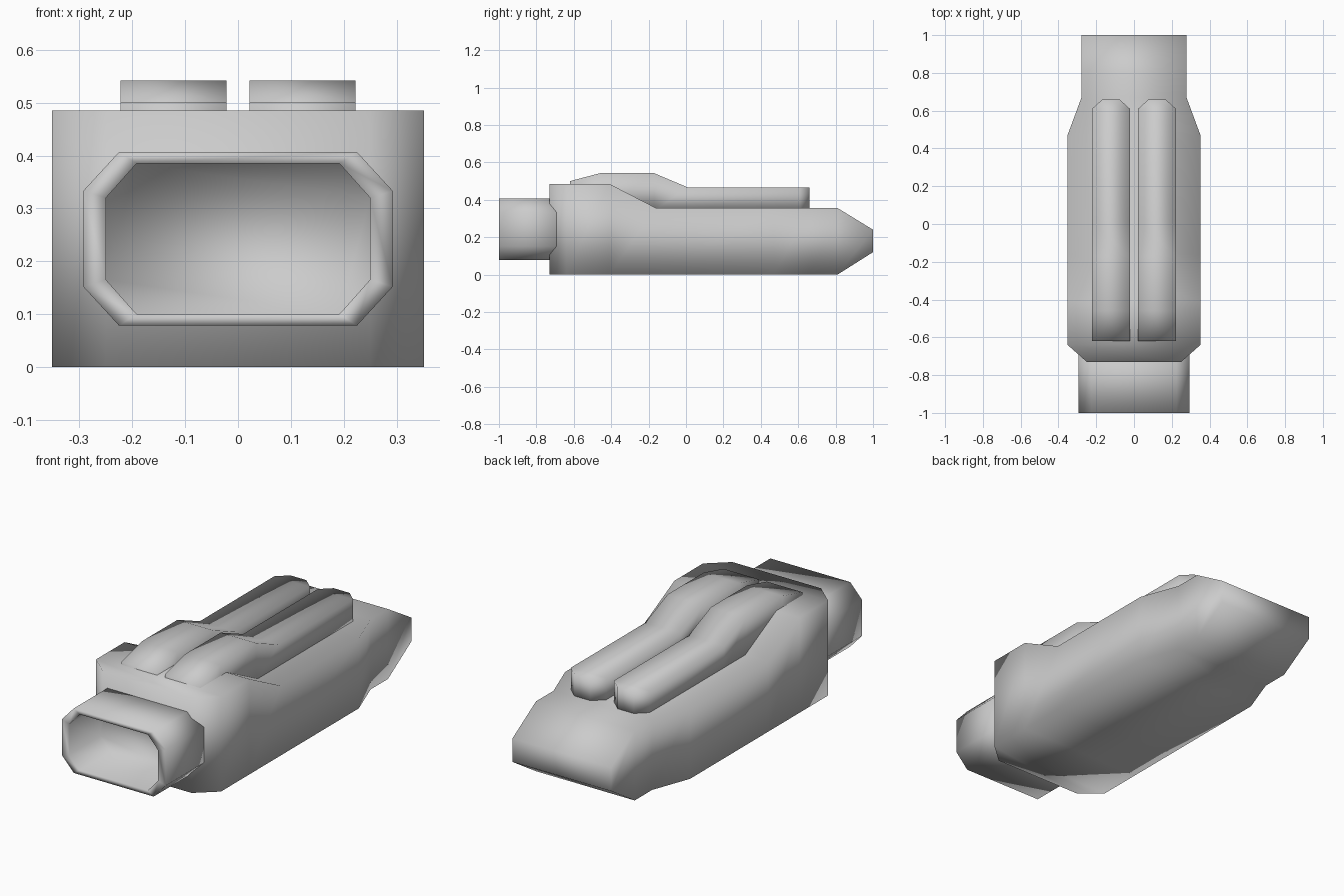
import bpy, bmesh

cube = bpy.data.objects.get("Cube")
if cube:
    bpy.data.objects.remove(cube)

grey = bpy.data.materials.new("light grey")
grey.use_nodes = True
color = (0.6, 0.6, 0.6, 1)
grey.diffuse_color = color
grey.node_tree.nodes["Principled BSDF"].inputs["Base Color"].default_value = color


def loft(name, rings):
    """Skin matching closed rings, cap both ends and shade smooth."""
    bm = bmesh.new()
    loops = [[bm.verts.new(p) for p in ring] for ring in rings]
    for a, b in zip(loops, loops[1:]):
        for i in range(len(a)):
            j = (i + 1) % len(a)
            bm.faces.new((a[i], a[j], b[j], b[i]))
    bm.faces.new(loops[0])
    bm.faces.new(loops[-1])
    bmesh.ops.recalc_face_normals(bm, faces=bm.faces)
    for f in bm.faces:
        f.smooth = True
    mesh = bpy.data.meshes.new(name)
    bm.to_mesh(mesh)
    bm.free()
    mesh.materials.append(grey)
    obj = bpy.data.objects.new(name, mesh)
    bpy.context.collection.objects.link(obj)
    return obj


def box_ring(y, half, low, high, cx=0):
    return [(cx - half, y, low), (cx + half, y, low),
            (cx + half, y, high), (cx - half, y, high)]


def octagon(y, half, low, high, cut_x, cut_z):
    inner = half - cut_x
    return [(-inner, y, low), (inner, y, low),
            (half, y, low + cut_z), (half, y, high - cut_z),
            (inner, y, high), (-inner, y, high),
            (-half, y, high - cut_z), (-half, y, low + cut_z)]


# Main body: y, half width, bottom, top
body = [(-0.73, 0.25, 0, 0.485), (-0.64, 0.352, 0, 0.485),
        (-0.41, 0.352, 0, 0.485), (-0.16, 0.352, 0, 0.356),
        (0.47, 0.352, 0, 0.356), (0.67, 0.278, 0, 0.356),
        (0.81, 0.278, 0, 0.356), (1, 0.278, 0.12, 0.24)]
loft("body", [box_ring(*s) for s in body])

# Hollow front nozzle
loft("nozzle", [octagon(-0.65, 0.293, 0.078, 0.407, 0.068, 0.074),
                octagon(-1, 0.293, 0.078, 0.407, 0.068, 0.074),
                octagon(-1, 0.25, 0.1, 0.385, 0.058, 0.065),
                octagon(-0.75, 0.25, 0.1, 0.385, 0.058, 0.065)])

# Twin raised ribs on the top: y, half width, top
rib = [(-0.62, 0.1, 0.5), (-0.46, 0.1, 0.542), (-0.17, 0.1, 0.542),
       (0.01, 0.1, 0.466), (0.61, 0.1, 0.466), (0.66, 0.045, 0.466)]
for side, name in ((1, "left_rib"), (-1, "right_rib")):
    loft(name, [box_ring(y, half, 0.34, top, side * 0.122)
                for y, half, top in rib])
